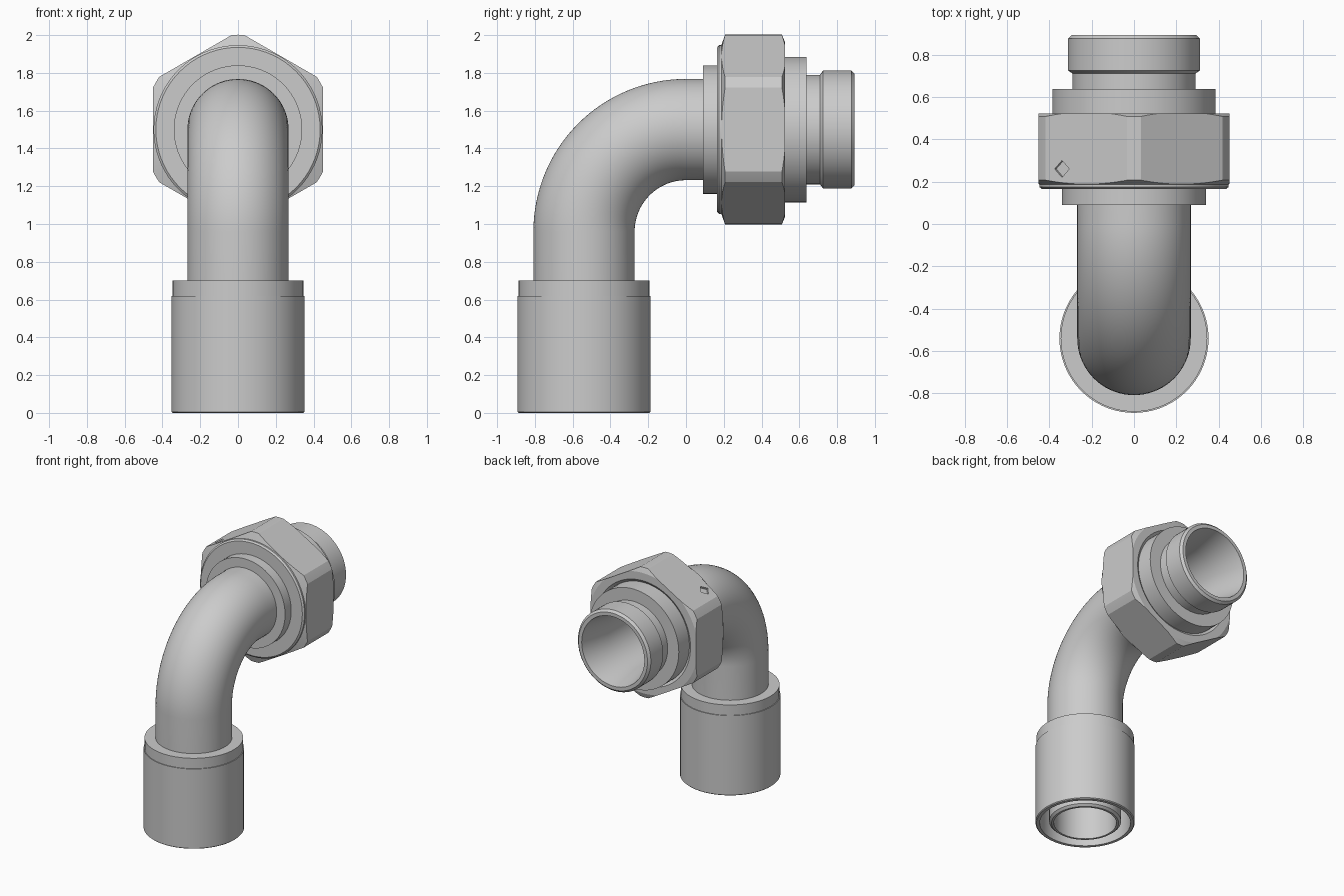
import bpy, bmesh
from math import sin, cos, pi, radians

if "Cube" in bpy.data.objects:
    bpy.data.objects.remove(bpy.data.objects["Cube"])

SEG = 72
VERT_Y, HORIZ_Z = -0.54, 1.5      # axes of the two ends
BEND_R = 0.54                     # bend is centred on y=0


def ring_loop(name, stations):
    """Skin a closed loop of circles, each (y, z, tangent angle, radius)."""
    bm = bmesh.new()
    rings = []
    for y, z, a, r in stations:
        ring = []
        for i in range(SEG):
            t = 2 * pi * i / SEG
            ring.append(bm.verts.new((r * cos(t), y - r * sin(t) * cos(a), z + r * sin(t) * sin(a))))
        rings.append(ring)
    for k, ring in enumerate(rings):
        nxt = rings[(k + 1) % len(rings)]
        for i in range(SEG):
            j = (i + 1) % SEG
            bm.faces.new((ring[i], ring[j], nxt[j], nxt[i]))
    bmesh.ops.recalc_face_normals(bm, faces=bm.faces)
    mesh = bpy.data.meshes.new(name)
    bm.to_mesh(mesh)
    bm.free()
    ob = bpy.data.objects.new(name, mesh)
    bpy.context.collection.objects.link(ob)
    return ob


def turned_up(name, profile):
    return ring_loop(name, [(VERT_Y, z, 0, r) for z, r in profile])


def turned_back(name, profile):
    return ring_loop(name, [(y, HORIZ_Z, pi / 2, r) for y, r in profile])


def activate(ob):
    bpy.ops.object.select_all(action='DESELECT')
    ob.select_set(True)
    bpy.context.view_layer.objects.active = ob


def smooth(ob):
    activate(ob)
    bpy.ops.object.shade_smooth_by_angle(angle=radians(20))


def boolean(ob, cutter, operation):
    mod = ob.modifiers.new("cut", 'BOOLEAN')
    mod.operation, mod.object, mod.solver = operation, cutter, 'EXACT'
    activate(ob)
    bpy.ops.object.modifier_apply(modifier=mod.name)
    bpy.data.objects.remove(cutter)


# Hose sleeve with stepped top and open annular socket below
sleeve = turned_up("sleeve", [
    (0, 0.322), (0, 0.345), (0.006, 0.352), (0.62, 0.352), (0.62, 0.346),
    (0.70, 0.346), (0.70, 0.25), (0.60, 0.25), (0.60, 0.322)])

# Inner hose nipple
nipple = turned_up("nipple", [
    (0.0, 0.222), (0.0, 0.238), (0.015, 0.255), (0.65, 0.255), (0.65, 0.222)])

# Bent hollow tube
path = [(VERT_Y, 0.62, 0)]
for k in range(33):
    a = pi / 2 * k / 32
    path.append((-BEND_R * cos(a), HORIZ_Z - BEND_R + BEND_R * sin(a), a))
path.append((0.12, HORIZ_Z, pi / 2))
tube = ring_loop("bent_tube", [p + (0.268,) for p in path] + [p + (0.22,) for p in reversed(path)])

# Connector body: collar, flange, neck, end ring and tapered mouth
body = turned_back("connector_body", [
    (0.09, 0.34), (0.20, 0.34), (0.20, 0.385), (0.638, 0.385), (0.638, 0.29),
    (0.71, 0.29), (0.725, 0.312), (0.875, 0.312), (0.892, 0.295), (0.892, 0.268),
    (0.64, 0.22), (0.09, 0.22)])

# Hex nut: turned blank with chamfers, trimmed by a hexagonal prism
nut = turned_back("hex_nut", [
    (0.165, 0.335), (0.165, 0.435), (0.175, 0.447), (0.187, 0.447), (0.207, 0.502),
    (0.508, 0.502), (0.523, 0.465), (0.523, 0.405), (0.505, 0.38), (0.22, 0.38), (0.22, 0.335)])
bpy.ops.mesh.primitive_cylinder_add(vertices=6, radius=0.45 / cos(pi / 6), depth=1,
                                    location=(0, 0.35, HORIZ_Z), rotation=(-pi / 2, 0, 0))
boolean(nut, bpy.context.object, 'INTERSECT')

# Small engraved diamond on the upper left flat
off = 0.133
bpy.ops.mesh.primitive_cylinder_add(
    vertices=4, radius=0.04, depth=0.03, rotation=(0, -pi / 6, 0),
    location=(-0.45 * 0.5 - off * 0.866, 0.26, HORIZ_Z + 0.45 * 0.866 - off * 0.5))
boolean(nut, bpy.context.object, 'DIFFERENCE')

for ob in (sleeve, nipple, tube, body, nut):
    smooth(ob)
